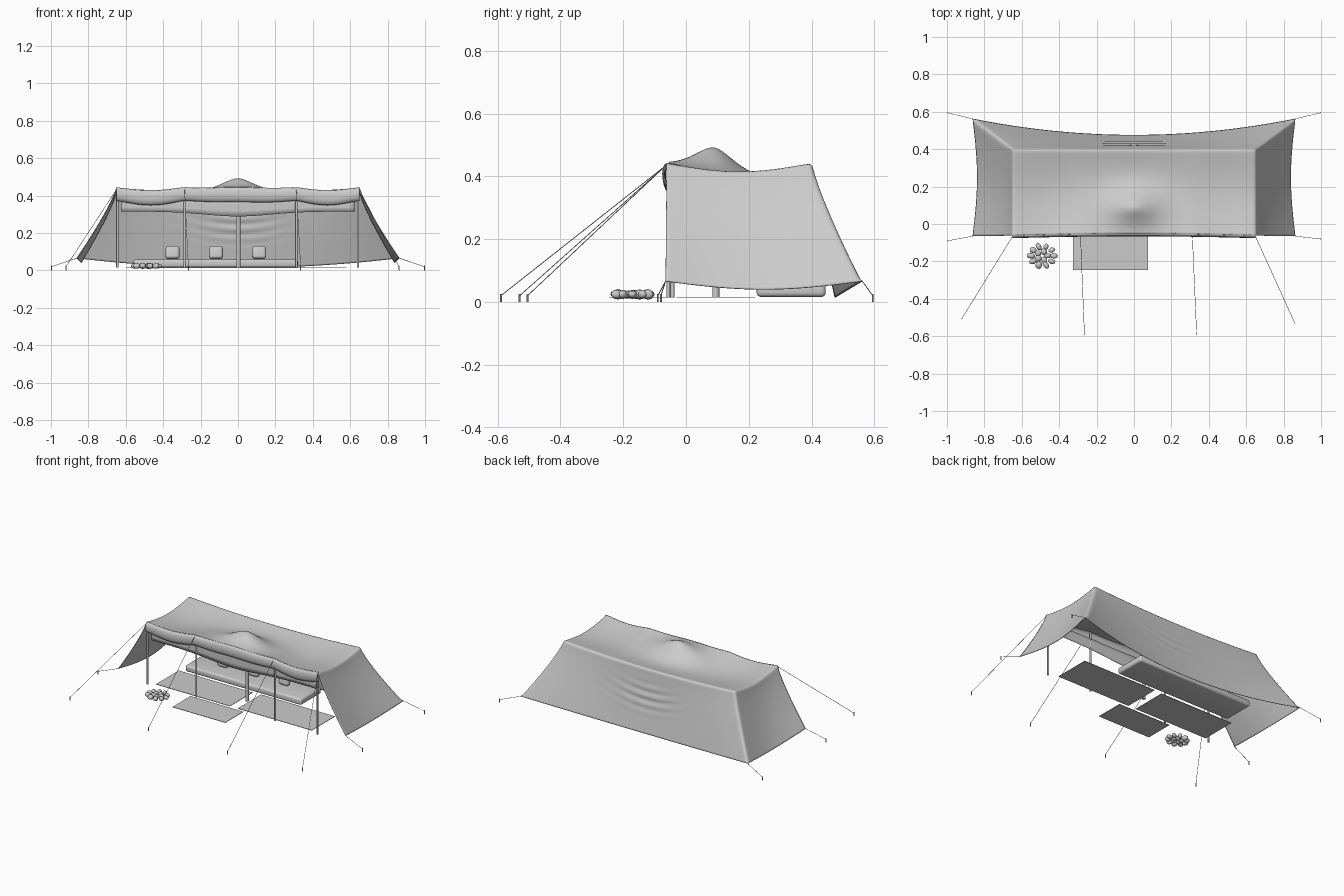
import bpy, bmesh, math, random
from mathutils import Vector

if "Cube" in bpy.data.objects:
    bpy.data.objects.remove(bpy.data.objects["Cube"])

random.seed(4)
RX, YF, YB = 0.65, -0.062, 0.40          # roof half width, front and back edge
POLES = [-0.645, -0.286, 0.312, 0.642]


def finish(name, bm, angle=None, thick=0):
    me = bpy.data.meshes.new(name)
    bm.to_mesh(me)
    bm.free()
    ob = bpy.data.objects.new(name, me)
    bpy.context.collection.objects.link(ob)
    for p in me.polygons:
        p.use_smooth = True
    if thick:
        m = ob.modifiers.new("thickness", 'SOLIDIFY')
        m.thickness, m.offset = thick, 0
    if angle:
        bpy.context.view_layer.objects.active = ob
        bpy.ops.object.select_all(action='DESELECT')
        ob.select_set(True)
        bpy.ops.object.shade_smooth_by_angle(angle=math.radians(angle))
    return ob


def patch(bm, f, nu, nv):
    """Grid surface from f(u, v), u and v in 0..1."""
    g = [[bm.verts.new(f(i / nu, j / nv)) for j in range(nv + 1)] for i in range(nu + 1)]
    for i in range(nu):
        for j in range(nv):
            bm.faces.new((g[i][j], g[i + 1][j], g[i + 1][j + 1], g[i][j + 1]))


def rod(name, a, b, r, n=8):
    a, b = Vector(a), Vector(b)
    bm = bmesh.new()
    bmesh.ops.create_cone(bm, cap_ends=True, segments=n, radius1=r, radius2=r, depth=(b - a).length)
    ob = finish(name, bm, 40)
    ob.location = (a + b) / 2
    ob.rotation_mode = 'QUATERNION'
    ob.rotation_quaternion = (b - a).to_track_quat('Z', 'Y')
    return ob


def soft_box(name, loc, size, bevel, tilt=0):
    bm = bmesh.new()
    bmesh.ops.create_cube(bm, size=1)
    bmesh.ops.scale(bm, verts=bm.verts, vec=size)
    bmesh.ops.bevel(bm, geom=bm.edges[:], offset=bevel, segments=4, profile=0.5, affect='EDGES')
    ob = finish(name, bm, 40)
    ob.location, ob.rotation_euler = loc, (tilt, 0, 0)
    return ob


# ---- canvas: roof, back wall, two side walls ----
def front_sag(x):
    for a, b in zip(POLES, POLES[1:]):
        if a <= x <= b:
            return math.sin(math.pi * (x - a) / (b - a)) ** 1.2
    return 0


def front_y(x):
    return YF + 0.010 * max(0, 1 - (x / RX) ** 2)


def roof(x, v):
    y = front_y(x) * (1 - v) + YB * v
    k = max(0, 1 - (x / RX) ** 2)
    z = 0.442 - 0.014 * front_sag(x) * (1 - v) - 0.022 * k * v
    z -= (0.026 + 0.012 * k) * math.sin(math.pi * v)
    r = math.sqrt((x / 0.15) ** 2 + ((y - 0.09) / 0.10) ** 2)
    z += 0.10 * math.exp(-r ** 1.6)
    return Vector((x, y, z))


def back(u, t):
    s = 2 * u - 1
    top = roof(RX * s, 1)
    bot = Vector((0.862 * s, 0.475 + 0.087 * s * s, 0.014 + 0.052 * s * s))
    p = top.lerp(bot, t)
    e = t ** 1.2
    p.y = top.y + (bot.y - top.y) * e
    p.x = top.x + (bot.x - top.x) * e
    # sagging folds in the middle
    w = math.exp(-(p.x / 0.2) ** 2) * math.exp(-((t - 0.45) / 0.2) ** 2)
    p.y += 0.006 * w * math.sin(48 * (t + 1.2 * p.x ** 2))
    return p


def side(sign):
    def f(v, t):
        top = roof(RX * sign, v)
        bow = math.sin(math.pi * v)
        bot = Vector((sign * (0.862 - 0.024 * bow), -0.065 + 0.627 * v, 0.066 - 0.026 * bow))
        p = top.lerp(bot, t)
        e = t ** 1.2
        p.x = top.x + (bot.x - top.x) * e
        p.y = top.y + (bot.y - top.y) * e
        return p
    return f


bm = bmesh.new()
NX, NY, NT = 120, 44, 44
patch(bm, lambda u, v: roof(RX * (2 * u - 1), v), NX, NY)
patch(bm, back, NX, NT)
patch(bm, side(1), NY, NT)
patch(bm, side(-1), NY, NT)
bmesh.ops.remove_doubles(bm, verts=bm.verts, dist=0.0005)
bmesh.ops.recalc_face_normals(bm, faces=bm.faces)
inner = [v for v in bm.verts if not v.is_boundary]
for _ in range(4):
    bmesh.ops.smooth_vert(bm, verts=inner, factor=0.5, use_axis_x=True, use_axis_y=True, use_axis_z=True)
finish("tent_canvas", bm, thick=0.003)

# ---- rolled front flap, following the front edge ----
FLAP = [(0.004, 0), (-0.005, -0.003), (-0.011, -0.014), (-0.013, -0.032), (-0.012, -0.05),
        (-0.006, -0.064), (0.003, -0.07), (0.011, -0.064), (0.012, -0.052)]


def flap(u, v):
    x = RX * (2 * u - 1)
    dy, dz = FLAP[round(v * (len(FLAP) - 1))]
    p = roof(x, 0)
    return (x, p.y + dy, p.z + dz * (1 + 0.12 * front_sag(x)))


bm = bmesh.new()
patch(bm, flap, NX, len(FLAP) - 1)
finish("front_flap", bm, thick=0.002)

# ---- inner valance strip ----
bm = bmesh.new()
patch(bm, lambda u, v: (0.625 * (2 * u - 1), -0.04,
      0.385 - v * (0.07 + 0.026 * math.exp(-((2 * u - 1) / 0.4) ** 2))), 40, 3)
finish("inner_valance", bm, thick=0.002)

# ---- poles ----
for i, x in enumerate(POLES):
    y = -0.056 if i in (0, 3) else -0.043
    rod(f"front_pole_{i + 1}", (x, y, 0.015), (x, y, 0.432), 0.006, 12)
rod("centre_pole", (0.002, 0.095, 0.015), (0.002, 0.095, 0.485), 0.011, 16)

# ---- guy lines and stakes ----
guys = [((-0.648, -0.064, 0.435), (-0.92, -0.505)), ((-0.286, -0.064, 0.435), (-0.265, -0.59)),
        ((0.312, -0.064, 0.435), (0.335, -0.59)), ((0.648, -0.064, 0.435), (0.86, -0.53)),
        ((-0.862, -0.065, 0.066), (-0.998, -0.09)), ((0.862, -0.065, 0.066), (0.998, -0.08)),
        ((-0.862, 0.562, 0.066), (-0.998, 0.595)), ((0.862, 0.562, 0.066), (0.998, 0.595))]
for i, (a, (x, y)) in enumerate(guys):
    rod(f"guy_line_{i + 1}", a, (x, y, 0.02), 0.0014, 6)
    rod(f"stake_{i + 1}", (x, y, 0.0), (x, y, 0.026), 0.003, 6)

# ---- rugs ----
for name, x0, x1, y0, y1 in [("left_rug", -0.6, -0.04, -0.03, 0.215),
                             ("right_rug", 0.02, 0.58, -0.03, 0.22),
                             ("entrance_rug", -0.325, 0.075, -0.245, -0.05)]:
    bm = bmesh.new()
    bmesh.ops.create_cube(bm, size=1)
    bmesh.ops.scale(bm, verts=bm.verts, vec=(x1 - x0, y1 - y0, 0.003))
    finish(name, bm, 30).location = ((x0 + x1) / 2, (y0 + y1) / 2, 0.015)

# ---- long mattress with three cushions ----
soft_box("mattress", (-0.12, 0.335, 0.038), (0.88, 0.22, 0.044), 0.014)
for i, x in enumerate((-0.35, -0.118, 0.113)):
    soft_box(f"cushion_{i + 1}", (x, 0.345, 0.096), (0.075, 0.04, 0.07), 0.016, -0.2)

# ---- fire ring of stones ----
for i in range(15):
    ring = i < 10
    a = math.tau * i / (10 if ring else 5)
    r = 0.057 if ring else 0.026
    bm = bmesh.new()
    bmesh.ops.create_icosphere(bm, subdivisions=2, radius=1)
    for v in bm.verts:
        v.co *= random.uniform(0.93, 1.07)
    ob = finish(f"fire_stone_{i + 1}", bm)
    ob.location = (-0.49 + 1.08 * r * math.cos(a), -0.17 + 0.9 * r * math.sin(a), 0.024)
    ob.scale = (random.uniform(0.017, 0.023), random.uniform(0.013, 0.018), random.uniform(0.012, 0.017))
    ob.rotation_euler = (0, 0, a + random.uniform(-0.4, 0.4))
